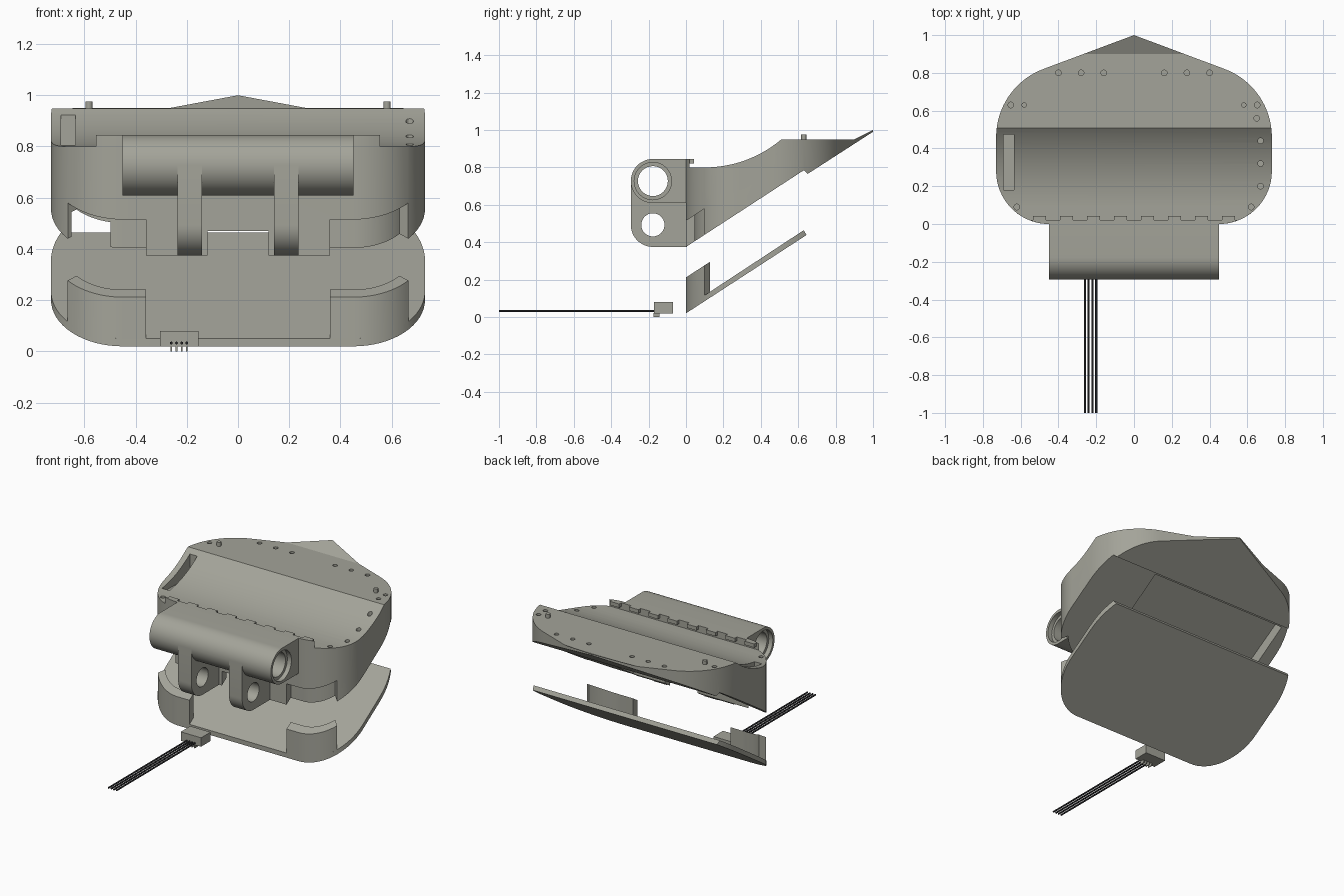
import bpy, bmesh
from math import sin, cos, radians
from mathutils import Vector

if "Cube" in bpy.data.objects:
    bpy.data.objects.remove(bpy.data.objects["Cube"])


def material(name, rgb):
    m = bpy.data.materials.new(name)
    m.use_nodes = True
    m.diffuse_color = (*rgb, 1)
    m.node_tree.nodes["Principled BSDF"].inputs["Base Color"].default_value = (*rgb, 1)
    return m


GREY = material("warm grey plastic", (0.37, 0.37, 0.32))
DARK = material("black wire", (0.015, 0.015, 0.017))
SLOPE = 0.65


def prism(name, pts, axis, lo, hi, mat=GREY):
    """Extrude a closed 2D outline along x (points are y, z), y (x, z) or z (x, y)."""
    place = {"x": lambda p, t: (t, *p), "y": lambda p, t: (p[0], t, p[1]), "z": lambda p, t: (*p, t)}[axis]
    bm = bmesh.new()
    base = bm.faces.new([bm.verts.new(place(p, lo)) for p in pts])
    new = bmesh.ops.extrude_face_region(bm, geom=[base])["geom"]
    shift = Vector(place((0, 0), hi - lo))
    bmesh.ops.translate(bm, vec=shift, verts=[v for v in new if isinstance(v, bmesh.types.BMVert)])
    bmesh.ops.recalc_face_normals(bm, faces=bm.faces)
    mesh = bpy.data.meshes.new(name)
    bm.to_mesh(mesh)
    bm.free()
    mesh.materials.append(mat)
    ob = bpy.data.objects.new(name, mesh)
    bpy.context.collection.objects.link(ob)
    return ob


def box(name, x, y, z, mat=GREY):
    return prism(name, [(x[0], y[0]), (x[1], y[0]), (x[1], y[1]), (x[0], y[1])], "z", *z, mat)


def arc(cx, cy, r, a, b, n=16):
    return [(cx + r * cos(radians(a + (b - a) * i / n)), cy + r * sin(radians(a + (b - a) * i / n)))
            for i in range(n + 1)]


def disc(name, c, r, axis, lo, hi, n=32, mat=GREY):
    return prism(name, arc(*c, r, 0, 360, n)[:-1], axis, lo, hi, mat)


def combine(ob, tool, op):
    m = ob.modifiers.new(op, "BOOLEAN")
    m.operation, m.object, m.solver = op, tool, "EXACT"
    bpy.context.view_layer.objects.active = ob
    bpy.ops.object.modifier_apply(modifier=m.name)
    bpy.data.objects.remove(tool)
    return ob


def cut(ob, tool):
    return combine(ob, tool, "DIFFERENCE")


def keep(ob, tool):
    return combine(ob, tool, "INTERSECT")


def join(ob, tool):
    return combine(ob, tool, "UNION")


# Plan outline shared by the housing and the lid
half = arc(0.45, 0.28, 0.28, -90, 0) + arc(0.345, 0.46, 0.385, 0, 69.5)
outline = half + [(0, 1.0)] + [(-x, y) for x, y in reversed(half)]


def corner_strip(name, sx, outer, z):
    """Wall strip that follows one front corner of the plan outline."""
    c = (0.45, 0.28)
    pts = arc(*c, outer, -90, -40) + arc(*c, 0.235, -40, -90)
    pts = [(0.36, c[1] - outer)] + pts + [(0.36, 0.045)]
    return prism(name, [(sx * x, y) for x, y in pts], "z", *z)


def sloped(name, low, high):
    """Slanted slab between two heights measured at the front edge."""
    a, b = -0.2, 0.4
    return prism(name, [(a, low + SLOPE * a), (b, low + SLOPE * b),
                        (b, high + SLOPE * b), (a, high + SLOPE * a)], "x", -1, 1)


# Housing: plan outline crossed with the side profile
housing = prism("housing", outline, "z", 0.2, 1.2)
profile = ([(-0.1, 0.31), (0.63, 0.785), (0.65, 0.765), (1.01, 0.997), (1.01, 1.005), (0.9, 0.95)]
           + arc(0.1, 1.435, 0.635, -50, -90, 14) + [(-0.1, 0.8)])
keep(housing, prism("side_profile", profile, "x", -1, 1))

# Underside pocket, front opening, corner recesses and top slot
pocket = [(0.05, 0.3), (0.62, 0.65), (0.62, 0.86), (0.05, 0.505)]
cut(housing, prism("pocket", pocket, "x", -0.65, 0.35))
cut(housing, box("front_opening", (-0.12, 0.12), (-0.1, 0.1), (0.3, 0.47)))
for sx in (-1, 1):
    recess = corner_strip("recess", sx, 0.32, (0.2, 0.9))
    cut(housing, keep(recess, sloped("recess_limit", 0.1, 0.515)))
cut(housing, box("slot", (-0.69, -0.635), (0.18, 0.475), (0.775, 1.1)))

# Small screw holes around the rim
holes = [(s * x, 0.8, 0.95) for x in (0.16, 0.28, 0.4) for s in (-1, 1)]
holes += [(s * 0.652, 0.63, 0.95) for s in (-1, 1)] + [(s * 0.62, 0.09, 0.8) for s in (-1, 1)]
holes += [(0.65, 0.56, 0.95), (0.67, 0.44, 0.9), (0.67, 0.32, 0.84), (0.67, 0.2, 0.81)]
for x, y, z in holes:
    cut(housing, disc("hole", (x, y), 0.015, "z", z - 0.025, z + 0.1, 14))

# Locating pegs
for side, sx in (("left", 1), ("right", -1)):
    disc(side + "_peg", (sx * 0.582, 0.63), 0.014, "z", 0.93, 0.975, 16)

# Toothed lip along the front edge
lip = prism("front_lip", outline, "z", 0.79, 0.845)
keep(lip, box("lip_limit", (-0.575, 0.575), (-0.1, 0.02), (0.7, 0.9)))
for i in range(8):
    x = -0.5 + i / 7
    box("lip_tooth", (x - 0.035, x + 0.035), (0.018, 0.043), (0.82, 0.845))

# Hinge: barrel and two knuckles
barrel_c, knuckle_c = (-0.177, 0.727), (-0.177, 0.493)
barrel = prism("hinge_barrel", arc(*barrel_c, 0.118, 90, 270, 24) + [(0.005, 0.609), (0.005, 0.845)],
               "x", -0.45, 0.45)
for lo, hi in ((0.14, 0.237), (-0.237, -0.14)):
    shape = arc(*knuckle_c, 0.118, 180, 270, 14) + [(0.005, 0.375), (0.005, 0.727), (-0.295, 0.727)]
    knuckle = prism("hinge_knuckle", shape, "x", lo, hi)
    cut(knuckle, disc("pin_hole", knuckle_c, 0.062, "x", -1, 1))
    join(barrel, knuckle)
cut(barrel, disc("bore", barrel_c, 0.08, "x", -1, 1))
for lo, hi in ((-0.5, -0.42), (0.42, 0.5)):
    cut(barrel, disc("counterbore", barrel_c, 0.1, "x", lo, hi))

# Separate sloped lid with corner tabs
lid = prism("lid", outline, "z", -0.3, 0.8)
keep(lid, prism("lid_profile", [(-0.1, -0.045), (0.645, 0.439), (0.629, 0.464), (-0.1, -0.015)], "x", -1, 1))
for side, sx in (("left", 1), ("right", -1)):
    tab = corner_strip(side + "_lid_tab", sx, 0.28, (-0.1, 0.6))
    keep(tab, sloped("tab_limit", 0.022, 0.212))

# Plug with its wires and pins
box("plug", (-0.305, -0.155), (-0.17, -0.07), (0.02, 0.08))
for i in range(4):
    x = -0.26 + i * 0.02
    disc("wire", (x, 0.033), 0.0055, "y", -1.0, -0.16, 12, DARK)
    box("plug_pin", (x - 0.003, x + 0.003), (-0.175, -0.143), (0, 0.021))

# Smooth the curved walls and keep crisp edges
for ob in bpy.context.scene.objects:
    if ob.type == "MESH":
        bpy.ops.object.select_all(action="DESELECT")
        ob.select_set(True)
        bpy.context.view_layer.objects.active = ob
        bpy.ops.object.shade_smooth_by_angle(angle=radians(20))
